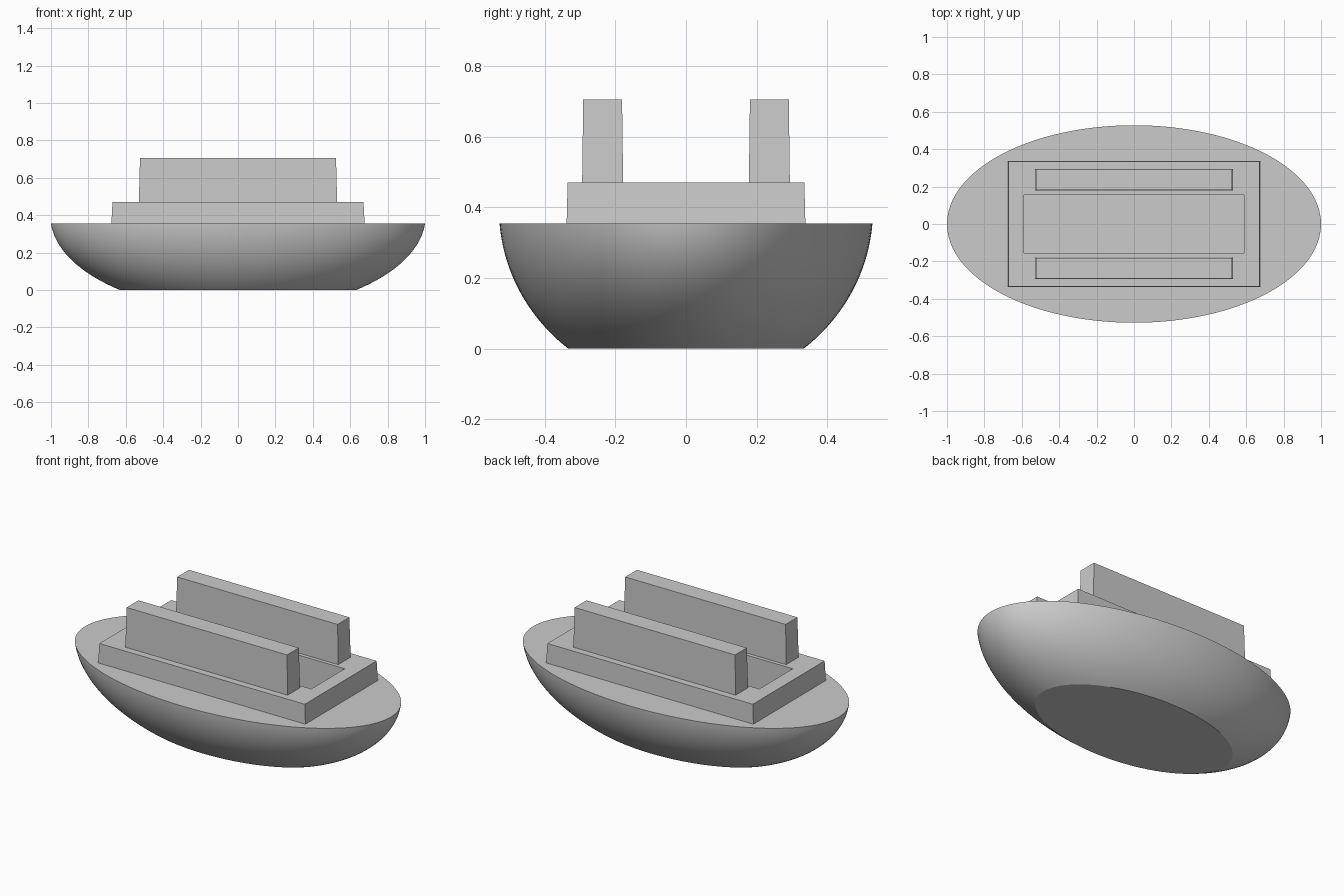
import bpy
import bmesh
import math

if "Cube" in bpy.data.objects:
    bpy.data.objects.remove(bpy.data.objects["Cube"], do_unlink=True)

grey = bpy.data.materials.new("plain grey")
grey.use_nodes = True
colour = (0.6, 0.6, 0.6, 1)
grey.diffuse_color = colour
grey.node_tree.nodes["Principled BSDF"].inputs["Base Color"].default_value = colour

RIM, DECK, TOP = 0.355, 0.47, 0.705
SEGMENTS, RINGS = 128, 24


def finish(name, bm):
    bmesh.ops.recalc_face_normals(bm, faces=bm.faces)
    mesh = bpy.data.meshes.new(name)
    bm.to_mesh(mesh)
    bm.free()
    mesh.materials.append(grey)
    obj = bpy.data.objects.new(name, mesh)
    bpy.context.collection.objects.link(obj)
    return obj


def tapered_block(name, x, y, z0, z1, centre_y=0, taper=0.006):
    """Block of half sizes x, y whose top is slightly narrower than its base."""
    bm = bmesh.new()
    bmesh.ops.create_cube(bm, size=2)
    for v in bm.verts:
        shift = -taper if v.co.z > 0 else 0
        v.co.x *= x + shift
        v.co.y = centre_y + v.co.y * (y + shift / 2)
        v.co.z = z1 if v.co.z > 0 else z0
    return finish(name, bm)


# Hull: stacked elliptical rings of a squashed bowl with a flat bottom
def bowl_radius(z):
    return 1.003 * math.sqrt(1 - ((0.395 - z) / 0.508) ** 2)


bm = bmesh.new()
rings = []
for i in range(RINGS + 1):
    z = RIM * i / RINGS
    r = bowl_radius(z)
    rings.append([bm.verts.new((r * math.cos(a), 0.528 * r * math.sin(a), z))
                  for a in (math.tau * k / SEGMENTS for k in range(SEGMENTS))])
for low, high in zip(rings, rings[1:]):
    for k in range(SEGMENTS):
        n = (k + 1) % SEGMENTS
        bm.faces.new((low[k], low[n], high[n], high[k])).smooth = True
for ring in (rings[0], rings[-1]):
    bm.faces.new(ring)
hull = finish("hull", bm)

# Raised deck and the two long side walls on it
deck = tapered_block("raised_deck", 0.677, 0.338, RIM, DECK)
for side, name in ((-1, "front_wall"), (1, "back_wall")):
    tapered_block(name, 0.53, 0.058, DECK, TOP, centre_y=side * 0.236)

# Open hold sunk through the deck into the hull
cutter = tapered_block("hold_cutter", 0.588, 0.156, 0.1, 0.6, taper=0)
cutter.hide_render = True
cutter.hide_viewport = True
cutter.display_type = 'WIRE'
for part in (hull, deck):
    cut = part.modifiers.new("hold", 'BOOLEAN')
    cut.operation = 'DIFFERENCE'
    cut.solver = 'EXACT'
    cut.object = cutter
